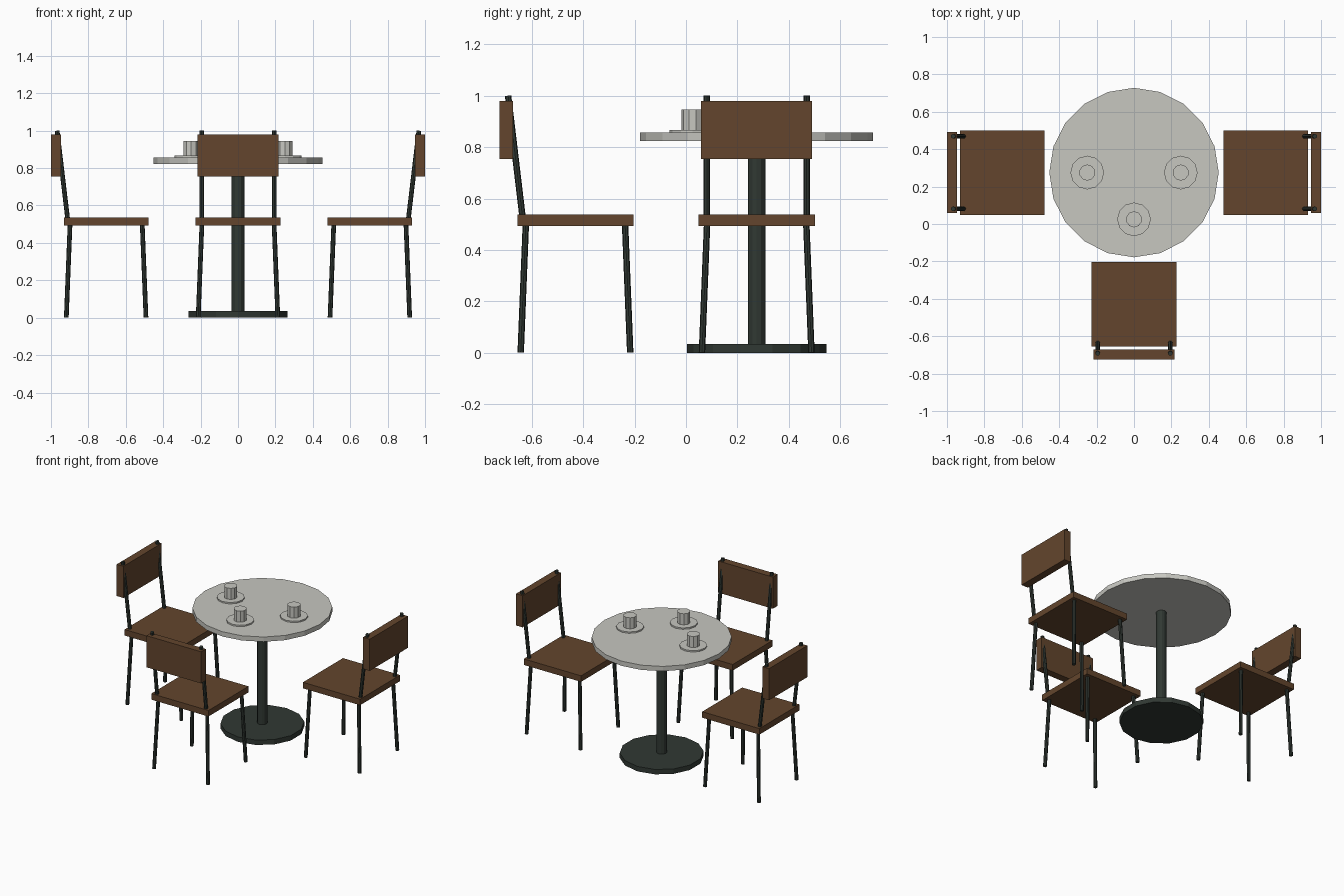
import bpy, math
from mathutils import Vector, Matrix

if "Cube" in bpy.data.objects:
    bpy.data.objects.remove(bpy.data.objects["Cube"])


def material(name, rgb):
    m = bpy.data.materials.new(name)
    m.diffuse_color = (*rgb, 1)
    m.use_nodes = True
    m.node_tree.nodes["Principled BSDF"].inputs["Base Color"].default_value = m.diffuse_color
    return m


wood = material("brown wood", (0.125, 0.060, 0.026))
metal = material("dark metal", (0.030, 0.040, 0.033))
stone = material("pale grey", (0.57, 0.57, 0.53))


def finish(name, mat, matrix=None):
    o = bpy.context.object
    o.name = name
    o.data.materials.append(mat)
    if matrix is not None:
        bpy.context.view_layer.update()
        o.matrix_world = matrix @ o.matrix_world
    return o


def disc(name, x, y, z0, z1, r, sides, mat):
    bpy.ops.mesh.primitive_cylinder_add(vertices=sides, radius=r, depth=z1 - z0,
                                        location=(x, y, (z0 + z1) / 2))
    return finish(name, mat)


def box(name, lo, hi, mat, matrix):
    lo, hi = Vector(lo), Vector(hi)
    bpy.ops.mesh.primitive_cube_add(size=1, location=(lo + hi) / 2)
    bpy.context.object.scale = hi - lo
    return finish(name, mat, matrix)


def rod(name, a, b, r, mat, matrix):
    a, b = Vector(a), Vector(b)
    d = b - a
    bpy.ops.mesh.primitive_cylinder_add(vertices=8, radius=r, depth=d.length,
                                        location=(a + b) / 2,
                                        rotation=d.to_track_quat('Z', 'Y').to_euler())
    return finish(name, mat, matrix)


# Table
TY = 0.275
disc("table_base", 0, TY, 0, 0.035, 0.272, 14, metal)
disc("table_column", 0, TY, 0.03, 0.83, 0.034, 12, metal)
disc("table_top", 0, TY, 0.823, 0.857, 0.453, 20, stone)

# Cups on saucers
for x, y in ((-0.25, TY), (0.25, TY), (0, TY - 0.25)):
    disc("saucer", x, y, 0.855, 0.867, 0.09, 12, stone)
    disc("cup", x, y, 0.865, 0.946, 0.043, 10, stone)


# Chair: built facing +y around its seat centre, then turned to the table
def chair(x, y, angle):
    m = Matrix.Translation((x, y, 0)) @ Matrix.Rotation(angle, 4, 'Z')
    box("seat", (-0.226, -0.226, 0.494), (0.226, 0.226, 0.537), wood, m)
    box("backrest", (-0.216, -0.295, 0.754), (0.216, -0.242, 0.98), wood, m)
    for sx in (-1, 1):
        for sy, part in ((1, "front_leg"), (-1, "back_leg")):
            rod(part, (sx * 0.213, sy * 0.213, 0.001), (sx * 0.193, sy * 0.193, 0.5), 0.0125, metal, m)
        rod("back_post", (sx * 0.194, -0.206, 0.53), (sx * 0.194, -0.262, 1.0), 0.0125, metal, m)


chair(0, -0.43, 0)
chair(-0.705, TY, -math.pi / 2)
chair(0.705, TY, math.pi / 2)
